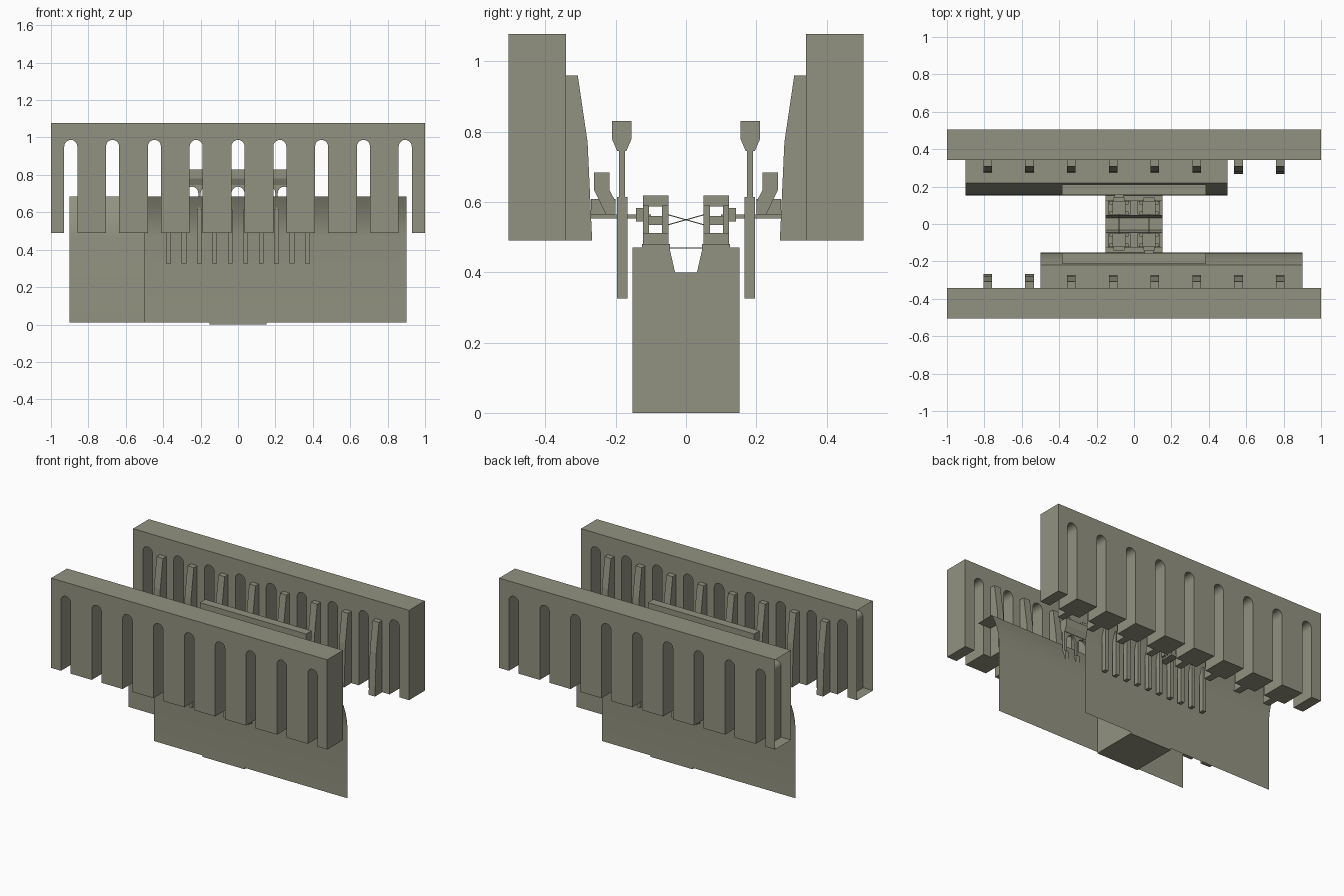
import bpy, bmesh, math
from mathutils import Vector

if "Cube" in bpy.data.objects:
    bpy.data.objects.remove(bpy.data.objects["Cube"])

COLOUR = (0.29, 0.29, 0.22, 1)
stone = bpy.data.materials.new("olive_grey")
stone.use_nodes = True
stone.diffuse_color = COLOUR
shader = stone.node_tree.nodes["Principled BSDF"]
shader.inputs["Base Color"].default_value = COLOUR
shader.inputs["Roughness"].default_value = 0.8


def finish(name, bm, recalc=True):
    if recalc:
        bmesh.ops.recalc_face_normals(bm, faces=bm.faces)
    mesh = bpy.data.meshes.new(name)
    bm.to_mesh(mesh)
    bm.free()
    mesh.materials.append(stone)
    obj = bpy.data.objects.new(name, mesh)
    bpy.context.collection.objects.link(obj)
    return obj


def add_prism(bm, profile, axis, lo, hi, s=1):
    """Extrude a profile (y,z along x, or x,z along y); s=-1 turns it half round."""
    def place(p, t):
        x, y = (t, p[0]) if axis == "x" else (p[0], t)
        return bm.verts.new((s * x, s * y, p[1]))
    a = [place(p, lo) for p in profile]
    b = [place(p, hi) for p in profile]
    bm.faces.new(a)
    bm.faces.new(b[::-1])
    for i in range(len(a)):
        j = (i + 1) % len(a)
        bm.faces.new((a[i], b[i], b[j], a[j]))


def prism(name, profile, axis, lo, hi, s=1):
    bm = bmesh.new()
    add_prism(bm, profile, axis, lo, hi, s)
    return finish(name, bm)


def rect(a0, a1, z0, z1):
    return [(a0, z0), (a1, z0), (a1, z1), (a0, z1)]


def arch(cx, r, z0, z1, n=10):
    """Outline of a round-topped opening, left foot to right foot."""
    pts = [(cx - r * math.cos(math.pi * i / n), z1 - r + r * math.sin(math.pi * i / n))
           for i in range(n + 1)]
    return [(cx - r, z0)] + pts + [(cx + r, z0)]


SLOT = 0.2235   # spacing of wall slots
TOOTH = 0.0825  # spacing of grille bars

for s, side in ((1, "back"), (-1, "front")):
    # Comb wall with round-topped slots, open at the -x end
    outline = [(-1, 1.078), (-1, 0.49)]
    for k in range(-4, 5):
        outline += arch(k * SLOT, 0.035, 0.49, 0.987)
    outline += [(1, 0.49), (1, 1.078)]
    bm = bmesh.new()
    add_prism(bm, outline, "y", 0.342, 0.505, s)
    bmesh.ops.recalc_face_normals(bm, faces=bm.faces)
    ends = [f for f in bm.faces if f.calc_center_median().x < -0.999]
    bmesh.ops.delete(bm, geom=ends, context="FACES_ONLY")
    finish(side + "_comb_wall", bm, recalc=False)

    # Tapered ribs on the inner face of the wall
    bm = bmesh.new()
    rib = [(0.345, 0.49), (0.267, 0.49), (0.28, 0.77), (0.308, 0.96), (0.345, 0.96)]
    for k in range(8):
        cx = (k - 3.5) * SLOT
        add_prism(bm, rib, "x", cx - 0.023, cx + 0.023, s)
    finish(side + "_ribs", bm)

    # Thin flared side sheet with a flat shelf reaching the wall
    bm = bmesh.new()
    path = [(0.153, 0.01), (0.153, 0.47), (0.158, 0.52), (0.17, 0.57),
            (0.192, 0.63), (0.22, 0.684), (0.344, 0.684)]
    rows = [[bm.verts.new((s * x, s * y, z)) for x in (-0.9, 0.5)] for y, z in path]
    for p, q in zip(rows, rows[1:]):
        bm.faces.new((p[0], p[1], q[1], q[0]))
    sheet = finish(side + "_side_sheet", bm)
    for o in bpy.context.selected_objects:
        o.select_set(False)
    sheet.select_set(True)
    bpy.context.view_layer.objects.active = sheet
    bpy.ops.object.shade_smooth_by_angle(angle=math.radians(30))

    # Grille: hanging bars, arched screen and top rail
    bm = bmesh.new()
    for k in range(10):
        cx = (k - 4.5) * TOOTH
        add_prism(bm, rect(cx - 0.0125, cx + 0.0125, 0.325, 0.615), "y", 0.166, 0.197, s)
    finish(side + "_grille_bars", bm)
    half = 4.5 * TOOTH + 0.0125
    screen = [(-half, 0.76), (-half, 0.61)]
    for k in range(9):
        screen += arch((k - 4) * TOOTH, 0.035, 0.61, 0.737, 8)
    screen += [(half, 0.61), (half, 0.76)]
    prism(side + "_grille_screen", screen, "y", 0.173, 0.19, s)
    rail = [(0.17, 0.745), (0.196, 0.745), (0.211, 0.78), (0.211, 0.83),
            (0.155, 0.83), (0.155, 0.78)]
    prism(side + "_grille_rail", rail, "x", -0.385, 0.385, s)

    # Lever arm with a leaning handle
    prism(side + "_lever_arm", rect(0.1, 0.275, 0.553, 0.565), "x", -0.105, -0.055, s)
    prism(side + "_lever_block", rect(0.2, 0.27, 0.565, 0.608), "x", -0.1, -0.06, s)
    handle = [(0.2, 0.565), (0.228, 0.565), (0.262, 0.635), (0.262, 0.684),
              (0.218, 0.684), (0.218, 0.635), (0.2, 0.6)]
    prism(side + "_handle", handle, "x", -0.12, -0.04, s)

    # Stepped mechanism over the plinth
    shoulder = [(0.03, 0.395), (0.152, 0.395), (0.152, 0.47), (0.125, 0.47),
                (0.125, 0.48), (0.045, 0.48), (0.045, 0.46)]
    prism(side + "_shoulder", shoulder, "x", -0.152, 0.152, s)
    for cx, label in ((-0.08, "inner"), (0.08, "outer")):
        part = side + "_" + label
        for y0, y1 in ((0.05, 0.068), (0.105, 0.123)):
            prism(part + "_cheek", rect(y0, y1, 0.47, 0.59), "x", cx - 0.05, cx + 0.05, s)
        prism(part + "_base", rect(0.05, 0.123, 0.47, 0.512), "x", cx - 0.06, cx + 0.06, s)
        prism(part + "_bridge", rect(0.05, 0.123, 0.535, 0.56), "x", cx - 0.03, cx + 0.03, s)
        prism(part + "_cap", rect(0.05, 0.122, 0.588, 0.618), "x", cx - 0.035, cx + 0.035, s)
        prism(part + "_stub", rect(0.12, 0.142, 0.545, 0.583), "x", cx - 0.03, cx + 0.03, s)

    # Tie rods between the two mechanisms
    prism(side + "_cross_rod", [(-0.05, 0.534), (0.05, 0.562), (0.05, 0.565), (-0.05, 0.537)],
          "x", -0.082, -0.078, s)
    prism(side + "_level_rod", rect(-0.05, 0.05, 0.468, 0.471), "x", -0.082, -0.078, s)

# Central plinth
prism("plinth", rect(-0.152, 0.152, 0, 0.4), "x", -0.152, 0.152)
